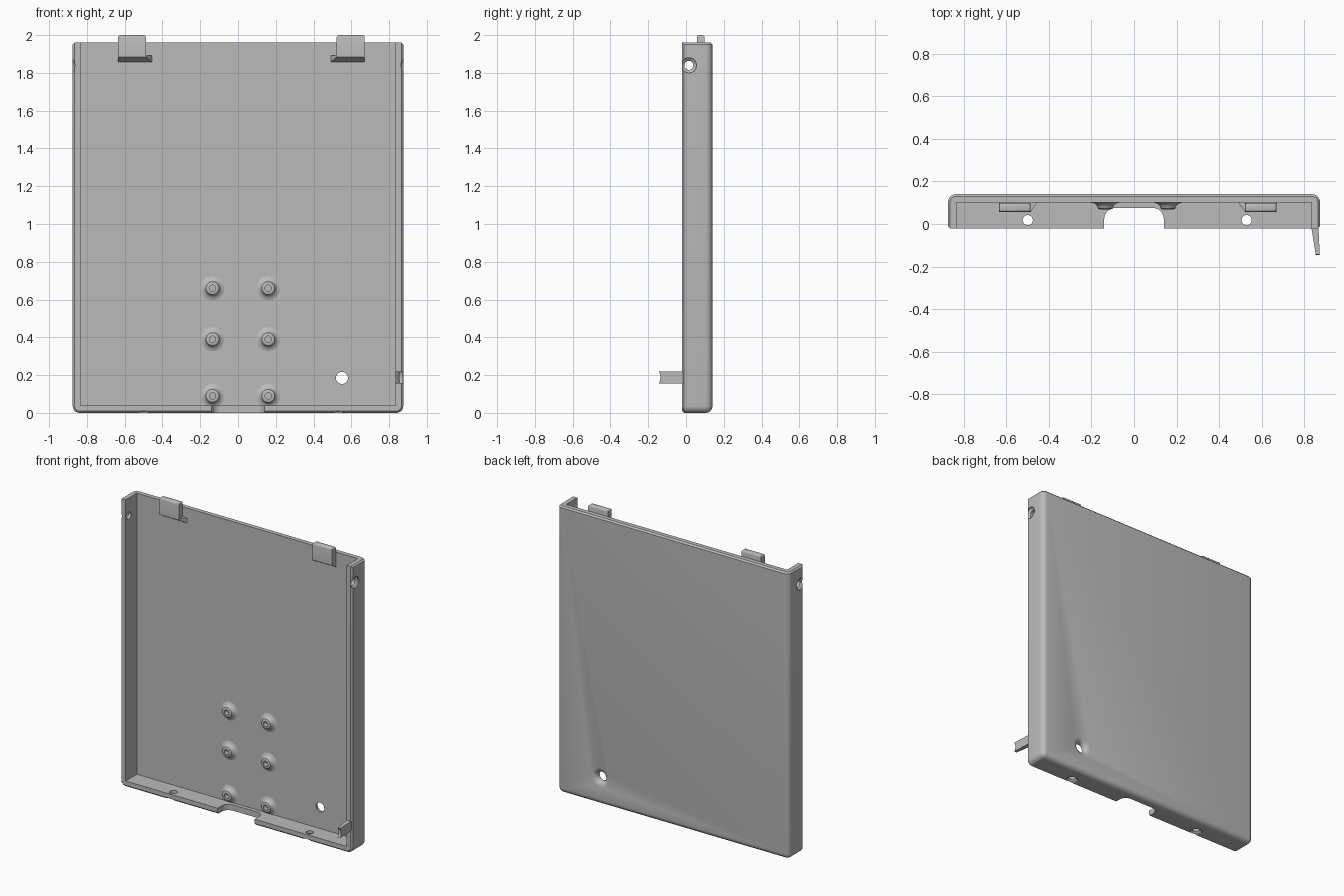
import bpy, bmesh, math
from mathutils import Vector

cube = bpy.data.objects.get("Cube")
if cube:
    bpy.data.objects.remove(cube, do_unlink=True)

grey = bpy.data.materials.new("plain grey")
grey.use_nodes = True
grey.diffuse_color = (0.5, 0.5, 0.5, 1)
grey.node_tree.nodes["Principled BSDF"].inputs["Base Color"].default_value = (0.5, 0.5, 0.5, 1)

HALF, TOP, FRONT, BACK = 0.875, 1.96, -0.02, 0.14
FLOOR, WALL = 0.10, 0.04


def finish(name, bm):
    bmesh.ops.recalc_face_normals(bm, faces=bm.faces)
    mesh = bpy.data.meshes.new(name)
    bm.to_mesh(mesh)
    bm.free()
    mesh.materials.append(grey)
    obj = bpy.data.objects.new(name, mesh)
    bpy.context.collection.objects.link(obj)
    return obj


def box_mesh(lo, hi):
    bm = bmesh.new()
    bmesh.ops.create_cube(bm, size=1)
    for v in bm.verts:
        v.co = Vector([a + (b - a) * (c + 0.5) for a, b, c in zip(lo, hi, v.co)])
    return bm


def prism(name, outline, z0, z1):
    """Extrude an outline in x, y along z."""
    bm = bmesh.new()
    face = bm.faces.new([bm.verts.new((x, y, z0)) for x, y in outline])
    new = bmesh.ops.extrude_face_region(bm, geom=[face])["geom"]
    for v in new:
        if isinstance(v, bmesh.types.BMVert):
            v.co.z = z1
    return finish(name, bm)


def lathe(name, profile, centre, axis, steps=32):
    """Spin a closed (radius, distance) profile round an axis through centre."""
    bm = bmesh.new()
    turn = Vector((0, 0, 1)).rotation_difference(Vector(axis))
    rings = []
    for i in range(steps):
        a = 2 * math.pi * i / steps
        rings.append([bm.verts.new(turn @ Vector((r * math.cos(a), r * math.sin(a), d)) + Vector(centre))
                      for r, d in profile])
    n = len(profile)
    for i, ring in enumerate(rings):
        nxt = rings[(i + 1) % steps]
        for j in range(n):
            k = (j + 1) % n
            bm.faces.new((ring[j], ring[k], nxt[k], nxt[j]))
    bmesh.ops.remove_doubles(bm, verts=bm.verts, dist=1e-5)
    return finish(name, bm)


def cut(target, cutter):
    mod = target.modifiers.new("cut", "BOOLEAN")
    mod.operation = "DIFFERENCE"
    mod.solver = "EXACT"
    mod.object = cutter
    bpy.context.view_layer.objects.active = target
    bpy.ops.object.modifier_apply(modifier=mod.name)
    bpy.data.objects.remove(cutter, do_unlink=True)


def smooth(obj):
    bpy.ops.object.select_all(action="DESELECT")
    obj.select_set(True)
    bpy.context.view_layer.objects.active = obj
    bpy.ops.object.shade_smooth_by_angle(angle=math.radians(32))


# Tray: rounded back and lower corners, small chamfer round the open rims
bm = box_mesh((-HALF, FRONT, 0), (HALF, BACK, TOP))


def is_round(edge):
    m = (edge.verts[0].co + edge.verts[1].co) / 2
    back, low, side = m.y > BACK - 0.01, m.z < 0.01, abs(m.x) > HALF - 0.01
    return (back and low) or (back and side) or (low and side)


bmesh.ops.bevel(bm, geom=[e for e in bm.edges if is_round(e)], offset=0.036,
                segments=6, profile=0.5, affect="EDGES")


def is_rim(edge):
    top = all(v.co.z > TOP - 0.001 for v in edge.verts)
    front = all(v.co.y < FRONT + 0.001 for v in edge.verts)
    return top != front


bmesh.ops.bevel(bm, geom=[e for e in bm.edges if is_rim(e)], offset=0.01,
                segments=1, affect="EDGES")
tray = finish("tray", bm)

# Hollow of the tray
cut(tray, finish("hollow", box_mesh((WALL - HALF, -1, WALL), (HALF - WALL, FLOOR, 3))))

# Rounded cable opening in the lower wall
R, W, DEEP = 0.05, 0.14, 0.075
outline = [(-W, -0.2)]
for side in (-1, 1):
    for i in range(9):
        a = math.pi / 2 * (i if side < 0 else 8 - i) / 8
        outline.append((side * (W - R + R * math.cos(a)), DEEP - R + R * math.sin(a)))
outline.append((W, -0.2))
cut(tray, prism("opening", outline, -0.1, WALL + 0.01))

# Countersunk screw holes through the lower and side walls
SINK = [(0, -0.05), (0.04, -0.05), (0.04, 0.008), (0.024, 0.02), (0.024, 0.08), (0, 0.08)]
for x in (-0.5, 0.53):
    cut(tray, lathe("screw_hole", SINK, (x, 0.018, 0), (0, 0, 1)))
for s in (-1, 1):
    cut(tray, lathe("screw_hole", SINK, (s * HALF, 0.015, 1.84), (-s, 0, 0)))

# Flared hole through the back
FLARE = [(0, -0.05), (0.066, -0.05), (0.066, 0), (0.05, 0.004), (0.038, 0.013), (0.032, 0.026),
         (0.032, 0.1), (0, 0.1)]
cut(tray, lathe("flared_hole", FLARE, (0.55, BACK, 0.185), (0, -1, 0)))
smooth(tray)

# Mounting bosses with flared feet
BOSS = [(0.064, -0.004), (0.064, 0), (0.05, 0.004), (0.04, 0.012), (0.034, 0.028),
        (0.027, 0.031), (0.017, 0.031), (0.017, -0.004)]
for x in (-0.135, 0.16):
    for z in (0.09, 0.39, 0.66):
        smooth(lathe("mounting_boss", BOSS, (x, FLOOR, z), (0, -1, 0)))

# Top tabs, each with a sloped foot that spreads towards the centre
for name, x0, x1, inner in (("right_tab", -0.635, -0.487, 1), ("left_tab", 0.522, 0.67, -1)):
    bm = box_mesh((x0, 0.057, 1.885), (x1, FLOOR - 0.002, 2.0))
    top_edges = [e for e in bm.edges if all(v.co.z > 1.99 for v in e.verts)]
    bmesh.ops.bevel(bm, geom=top_edges, offset=0.012, segments=3, profile=0.5, affect="EDGES")
    smooth(finish(name, bm))
    bm = box_mesh((x0, 0.057, 1.884), (x1, FLOOR + 0.002, 1.892))
    for v in bm.verts:
        if v.co.y > 0.08:
            if v.co.z < 1.888:
                v.co.z = 1.857
            if (v.co.x - (x0 + x1) / 2) * inner > 0:
                v.co.x += inner * 0.032
    finish(name + "_foot", bm)

# Clip arm on the left wall, with a hollowed end
arm = prism("clip_arm", [(0.835, 0.0), (0.835, -0.02), (0.855, -0.145), (0.874, -0.145),
                         (0.868, -0.02), (0.868, 0.0)], 0.155, 0.22)
ROD = [(0, -0.1), (0.06, -0.1), (0.06, 0.1), (0, 0.1)]
cut(arm, lathe("arm_hollow", ROD, (0.86, -0.195, 0.188), (1, 0, 0)))
